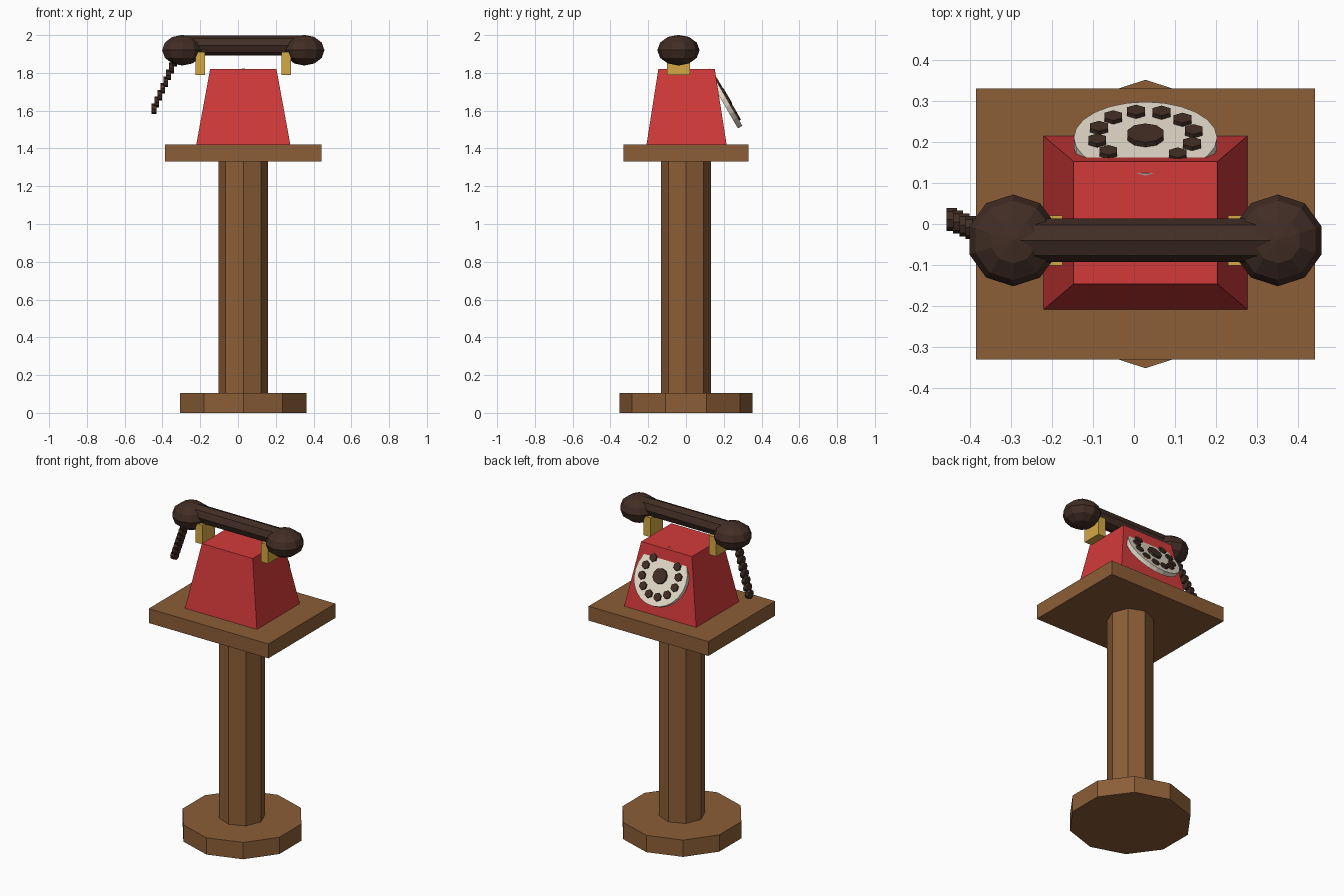
import bpy, bmesh
from math import sin, cos, pi, radians
from mathutils import Matrix, Vector

cube = bpy.data.objects.get("Cube")
if cube:
    bpy.data.objects.remove(cube, do_unlink=True)


def material(name, rgb):
    mat = bpy.data.materials.new(name)
    mat.use_nodes = True
    color = (*rgb, 1)
    mat.diffuse_color = color
    mat.node_tree.nodes["Principled BSDF"].inputs["Base Color"].default_value = color
    return mat


wood = material("brown wood", (0.26, 0.112, 0.038))
red = material("red enamel", (0.65, 0.042, 0.042))
brass = material("brass", (0.66, 0.40, 0.06))
ivory = material("ivory", (0.82, 0.75, 0.62))
dark = material("dark brown", (0.054, 0.027, 0.018))

CX = 0.028   # centre line of the stand
HY = -0.04   # depth of the handset


def turned(name, mat, profile, sides, loc, turn=None, scale=(1, 1, 1), start=0.0):
    """Faceted solid turned about z from (radius, height) pairs."""
    bm = bmesh.new()
    rings = []
    for r, z in profile:
        angles = [start + 2 * pi * k / sides for k in range(sides)]
        rings.append([bm.verts.new((r * sin(a), r * cos(a), z)) for a in angles])
    for low, high in zip(rings, rings[1:]):
        for k in range(sides):
            n = (k + 1) % sides
            bm.faces.new((low[k], low[n], high[n], high[k]))
    for ring, (r, z) in ((rings[0], profile[0]), (rings[-1], profile[-1])):
        if r > 0:
            bm.faces.new(ring)
    bmesh.ops.remove_doubles(bm, verts=bm.verts, dist=1e-5)
    move = Matrix.Translation(loc) @ (turn or Matrix()) @ Matrix.Diagonal((*scale, 1))
    bm.transform(move)
    bmesh.ops.recalc_face_normals(bm, faces=bm.faces)
    mesh = bpy.data.meshes.new(name)
    bm.to_mesh(mesh)
    bm.free()
    mesh.materials.append(mat)
    obj = bpy.data.objects.new(name, mesh)
    bpy.context.collection.objects.link(obj)
    return obj


def block(name, mat, center, half_x, half_y, z0, z1, taper=1.0):
    """Box, optionally narrowing towards the top."""
    r = 2 ** 0.5
    return turned(name, mat, [(r, z0), (r * taper, z1)], 4,
                  (*center, 0), scale=(half_x, half_y, 1), start=pi / 4)


# Pedestal
turned("pedestal_foot", wood, [(0.352, 0), (0.352, 0.105)], 10, (CX, 0, 0))
turned("pedestal_column", wood, [(0.132, 0.1), (0.132, 1.34)], 8, (CX, 0, 0))
block("pedestal_top", wood, (CX, 0), 0.414, 0.331, 1.33, 1.42)

# Telephone body
block("phone_body", red, (CX, 0.003), 0.249, 0.212, 1.42, 1.82, taper=0.705)

# Dial, tilted on the back of the body
tilt = Matrix.Rotation(radians(-60), 4, 'X')
dial_center = Vector((CX, 0.199, 1.6645))
turned("dial_plate", ivory, [(0.175, -0.0135), (0.175, 0.0135)], 24, dial_center, tilt)
turned("dial_hub", dark, [(0.046, 0), (0.046, 0.027)], 10, dial_center, tilt)
for i in range(10):
    a = radians(-49 + 30 * i)
    spot = dial_center + tilt @ Vector((0.12 * cos(a), 0.12 * sin(a), 0))
    turned(f"dial_stud_{i + 1}", dark, [(0.025, 0), (0.025, 0.024)], 6, spot, tilt)

# Cradle and handset
ball = [(0.112 * sin(pi * k / 6), -0.081 * cos(pi * k / 6)) for k in range(7)]
ball[0], ball[-1] = (0, -0.081), (0, 0.081)
for side, s in (("right", -1), ("left", 1)):
    block(f"{side}_cradle_post", brass, (CX + s * 0.227, HY), 0.025, 0.061, 1.79, 1.91)
    turned(f"{side}_handset_end", dark, ball, 10, (CX + s * 0.323, HY, 1.92))
sideways = Matrix.Rotation(pi / 2, 4, 'Y')
turned("handset_grip", dark, [(0.053, -0.32), (0.053, 0.32)], 8, (CX, HY, 1.945), sideways)

# Cord made of overlapping discs
for i in range(9):
    spot = (-0.445 + 0.0155 * i, 0.011 - 0.0065 * i, 1.61 + 0.036 * i)
    turned(f"cord_link_{i + 1}", dark, [(0.028, -0.0125), (0.028, 0.0125)], 8, spot, sideways)
